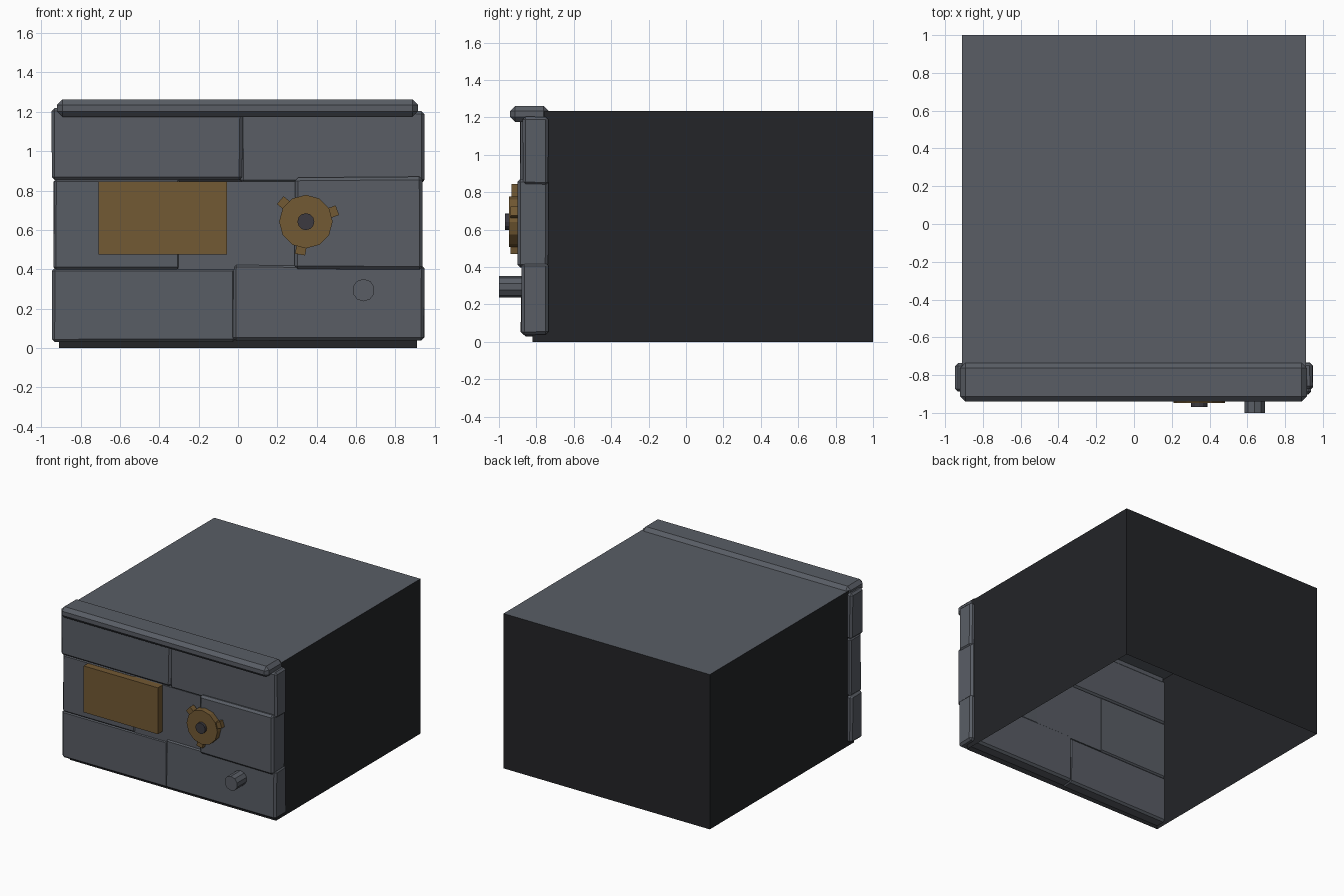
import bpy, bmesh, math, random
from mathutils import Matrix, Vector

if "Cube" in bpy.data.objects:
    bpy.data.objects.remove(bpy.data.objects["Cube"])

random.seed(4)


def material(name, rgb):
    m = bpy.data.materials.new(name)
    m.diffuse_color = (*rgb, 1)
    m.use_nodes = True
    m.node_tree.nodes["Principled BSDF"].inputs["Base Color"].default_value = m.diffuse_color
    return m


STONE = material("stone_grey", (0.10, 0.11, 0.13))
DARK = material("dark_shell", (0.017, 0.018, 0.021))
GOLD = material("brass", (0.17, 0.10, 0.033))
HUB = material("hub_dark", (0.045, 0.042, 0.05))


def finish(bm, name, *mats):
    bmesh.ops.recalc_face_normals(bm, faces=bm.faces)
    mesh = bpy.data.meshes.new(name)
    bm.to_mesh(mesh)
    bm.free()
    for m in mats:
        mesh.materials.append(m)
    obj = bpy.data.objects.new(name, mesh)
    bpy.context.collection.objects.link(obj)
    return obj


def box(name, x, y, z, mat, bevel=0.0, jitter=0.0):
    bm = bmesh.new()
    bmesh.ops.create_cube(bm, size=1)
    for v in bm.verts:
        v.co = Vector([a + (b - a) * (c + 0.5) for (a, b), c in zip((x, y, z), v.co)])
        v.co += Vector([random.uniform(-jitter, jitter) for _ in range(3)])
    obj = finish(bm, name, mat)
    if bevel:
        mod = obj.modifiers.new("chamfer", "BEVEL")
        mod.width = bevel
        mod.segments = 1
    return obj


def disc(name, x, z, radius, y0, y1, sides, mat):
    # cylinder whose axis runs along y
    bm = bmesh.new()
    bmesh.ops.create_cone(bm, cap_ends=True, segments=sides, radius1=radius,
                          radius2=radius, depth=y1 - y0,
                          matrix=Matrix.Translation((x, (y0 + y1) / 2, z))
                          @ Matrix.Rotation(math.pi / 2, 4, 'X'))
    return finish(bm, name, mat)


# main shell: open underneath, grey top on dark walls
bm = bmesh.new()
bmesh.ops.create_cube(bm, size=1)
for v in bm.verts:
    v.co = (v.co.x * 1.82, 0.09 + v.co.y * 1.82, (v.co.z + 0.5) * 1.235)
bm.normal_update()
bmesh.ops.delete(bm, geom=[f for f in bm.faces if f.normal.z < -0.5], context='FACES')
for f in bm.faces:
    f.material_index = 1 if f.normal.z > 0.5 else 0
finish(bm, "shell", DARK, STONE)

# front blocks: name, x range, front y, z range, chamfer
blocks = [
    ("block_top_left", (-0.945, 0.022), -0.885, (0.855, 1.22), 0.015),
    ("block_top_right", (0.01, 0.945), -0.873, (0.838, 1.205), 0.015),
    ("block_middle_left", (-0.935, -0.295), -0.878, (0.40, 0.86), 0.012),
    ("block_middle", (-0.305, 0.31), -0.87, (0.40, 0.845), 0),
    ("block_middle_right", (0.29, 0.937), -0.90, (0.40, 0.868), 0.016),
    ("block_bottom_left", (-0.945, -0.01), -0.873, (0.032, 0.405), 0.015),
    ("block_bottom_right", (-0.027, 0.945), -0.882, (0.038, 0.425), 0.016),
]
for name, x, front, z, bevel in blocks:
    box(name, x, (front, -0.737), z, STONE, bevel, 0.003 if bevel else 0)

# chamfered ledge along the top
box("top_ledge", (-0.92, 0.915), (-0.94, -0.735), (1.175, 1.262), STONE, 0.027)

# brass plate
box("plate", (-0.71, -0.055), (-0.932, -0.84), (0.475, 0.845), GOLD)

# dial with three tabs and a hub
cx, cz = 0.345, 0.642
disc("dial", cx, cz, 0.136, -0.947, -0.88, 12, GOLD)
disc("dial_hub", cx, cz, 0.043, -0.968, -0.93, 12, HUB)
for i in range(3):
    a = math.radians(20 + 120 * i)
    tab = box(f"dial_tab_{i + 1}", (0.10, 0.17), (-0.937, -0.89), (-0.026, 0.026), GOLD)
    tab.rotation_euler = (0, -a, 0)
    tab.location = (cx, 0, cz)

# peg at the lower right
disc("peg", 0.638, 0.294, 0.057, -1.0, -0.85, 10, STONE)
